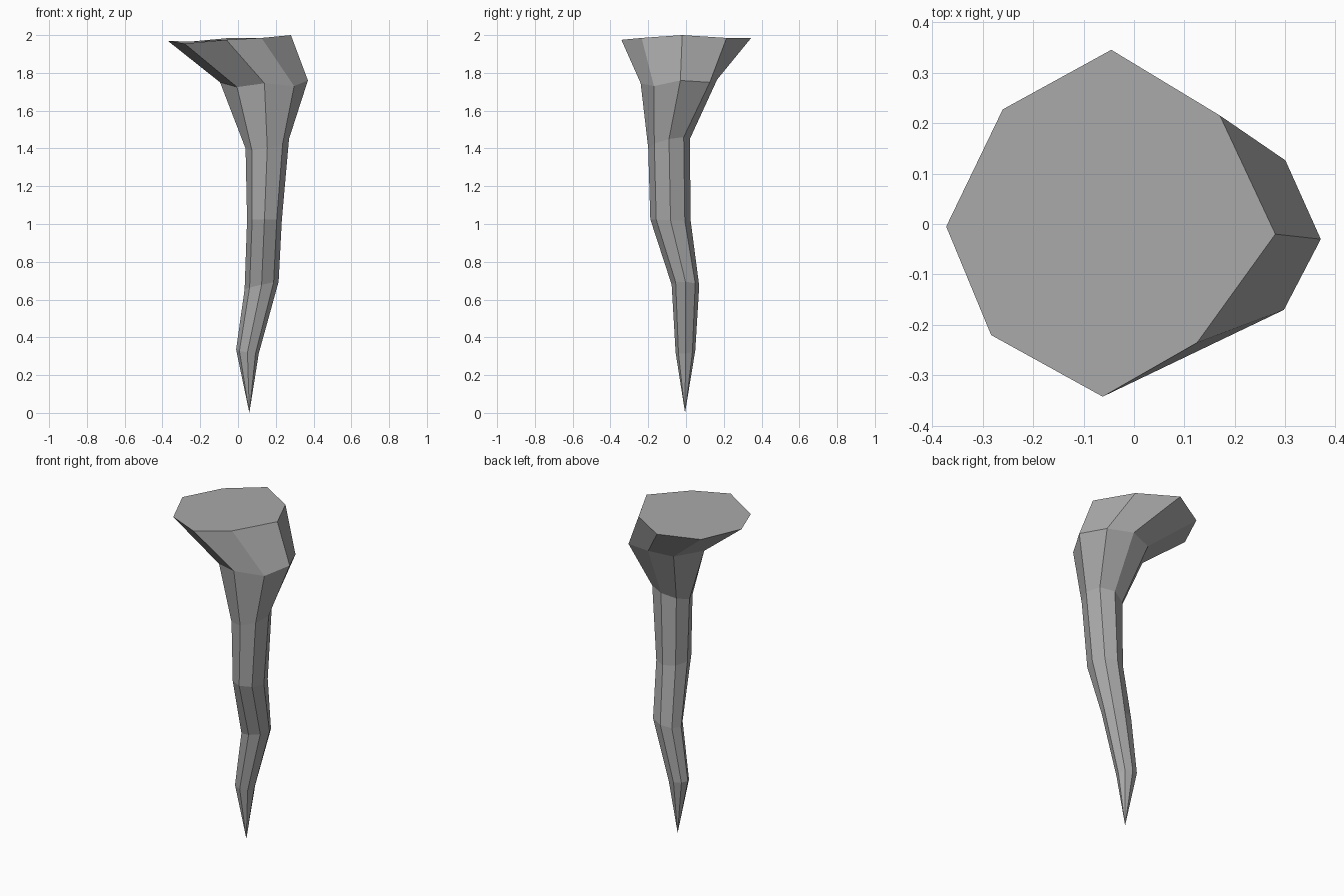
import bpy, bmesh, math

if "Cube" in bpy.data.objects:
    bpy.data.objects.remove(bpy.data.objects["Cube"])

grey = bpy.data.materials.new("iron grey")
grey.diffuse_color = (0.40, 0.40, 0.40, 1)
grey.use_nodes = True
grey.node_tree.nodes["Principled BSDF"].inputs["Base Color"].default_value = grey.diffuse_color

# Bent head: upper rim and shoulder, anticlockwise from the right (+x)
rim = [(.28, -.02, 2.0), (.17, .215, 1.985), (-.045, .345, 1.985), (-.26, .227, 1.965),
       (-.372, -.005, 1.97), (-.283, -.22, 1.955), (-.062, -.342, 1.975), (.125, -.235, 1.985)]
shoulder = [(.37, -.03, 1.76), (.30, .126, 1.75), (.14, .165, 1.765), (0, .12, 1.75),
            (-.095, -.04, 1.75), (-.005, -.175, 1.725), (.14, -.24, 1.745), (.297, -.17, 1.73)]

# Crooked tapering shaft: centre x, y, z, radius x, y, slope along x, y
shaft = [(.155, -.09, 1.425, .115, .11, .22, .22),
         (.14, -.082, 1.02, .092, .107, .0, -.05),
         (.125, -.003, .675, .09, .073, .22, -.05),
         (.05, -.003, .325, .06, .052, -.17, .1)]


def ring(cx, cy, cz, rx, ry, sx, sy):
    pts = []
    for i in range(8):
        a = i * math.pi / 4
        dx, dy = rx * math.cos(a), ry * math.sin(a)
        pts.append((cx + dx, cy + dy, cz + sx * dx + sy * dy))
    return pts


bm = bmesh.new()
loops = [[bm.verts.new(p) for p in r] for r in [rim, shoulder] + [ring(*s) for s in shaft]]
for up, low in zip(loops, loops[1:]):
    for i in range(8):
        j = (i + 1) % 8
        bm.faces.new((up[i], low[i], low[j], up[j]))

# Flat striking face and pointed end
bm.faces.new(loops[0])
tip = bm.verts.new((.06, -.005, 0))
for i in range(8):
    bm.faces.new((loops[-1][i], tip, loops[-1][(i + 1) % 8]))
bmesh.ops.recalc_face_normals(bm, faces=bm.faces)

mesh = bpy.data.meshes.new("bent_spike")
bm.to_mesh(mesh)
bm.free()
mesh.materials.append(grey)
bpy.context.collection.objects.link(bpy.data.objects.new("bent_spike", mesh))
